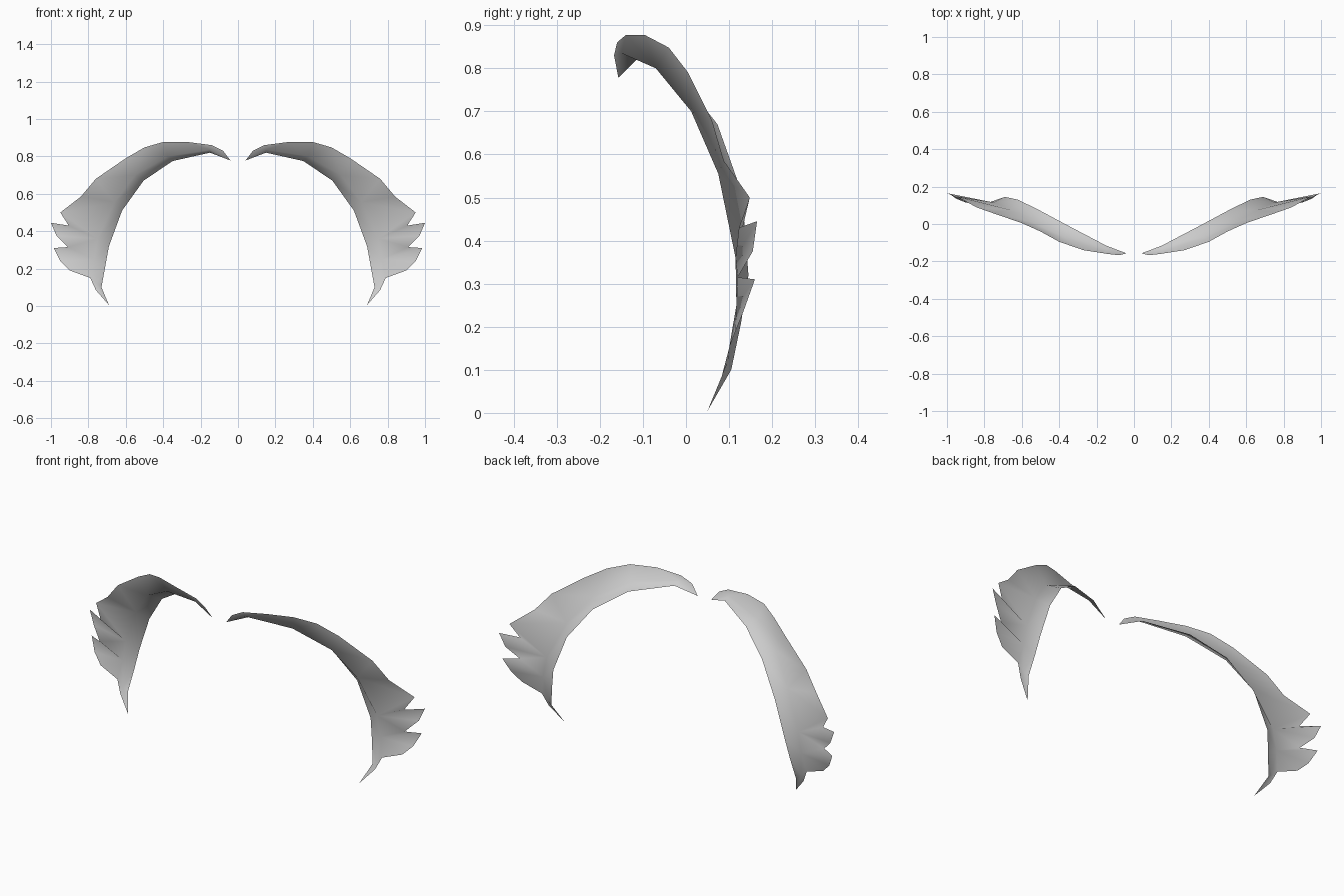
import bpy

if "Cube" in bpy.data.objects:
    bpy.data.objects.remove(bpy.data.objects["Cube"])

# Each section: outer edge points, ridge point, inner edge point (right side)
SECTIONS = [
    ([(.04, .778, -.157), (.08, .83, -.167), (.14, .86, -.16), (.27, .877, -.14)],
     (.15, .835, -.15), (.15, .82, -.115)),
    ([(.40, .877, -.095), (.50, .848, -.04)], (.375, .80, -.07), (.35, .775, -.01)),
    ([(.60, .79, .005), (.76, .68, .06)], (.55, .70, .012), (.505, .67, .073)),
    ([(.84, .585, .088), (.95, .50, .148)], (.66, .555, .075), (.62, .51, .13)),
    # feathered tufts
    ([(.905, .43, .123), (1, .445, .165), (.97, .375, .155), (.91, .315, .12)],
     (.75, .36, .115), (.69, .32, .145)),
    ([(.985, .31, .16), (.95, .24, .135), (.90, .19, .115), (.79, .15, .10)],
     (.77, .25, .117), (.71, .21, .128)),
    # lower point
    ([(.76, .085, .083), (.69, .005, .05)], (.755, .12, .098), (.73, .10, .105)),
]

verts, faces = [], []


def add(p):
    x, z, y = p
    verts.append((x, y, z))
    return len(verts) - 1


# Fan each ridge point to its outer edge, then bridge to the next section
first = last = ridge = inner = None
for outer, ridge_point, inner_point in SECTIONS:
    r, i = add(ridge_point), add(inner_point)
    ids = [add(p) for p in outer]
    if last is None:
        last = ids.pop(0)
        faces.append((last, i, r))
    else:
        faces += [(ridge, r, last), (inner, i, r, ridge)]
    for k in ids:
        faces.append((r, k, last))
        last = k
    ridge, inner = r, i
faces.append((ridge, inner, last))

mesh = bpy.data.meshes.new("brows")
mesh.from_pydata(verts, [], faces)
brows = bpy.data.objects.new("brows", mesh)
bpy.context.collection.objects.link(brows)
mesh.shade_smooth()

# Matching left side
mirror = brows.modifiers.new("mirror", 'MIRROR')
mirror.use_mirror_merge = False

grey = bpy.data.materials.new("light grey")
grey.diffuse_color = (.6, .6, .6, 1)
grey.use_nodes = True
grey.node_tree.nodes["Principled BSDF"].inputs["Base Color"].default_value = grey.diffuse_color
mesh.materials.append(grey)
